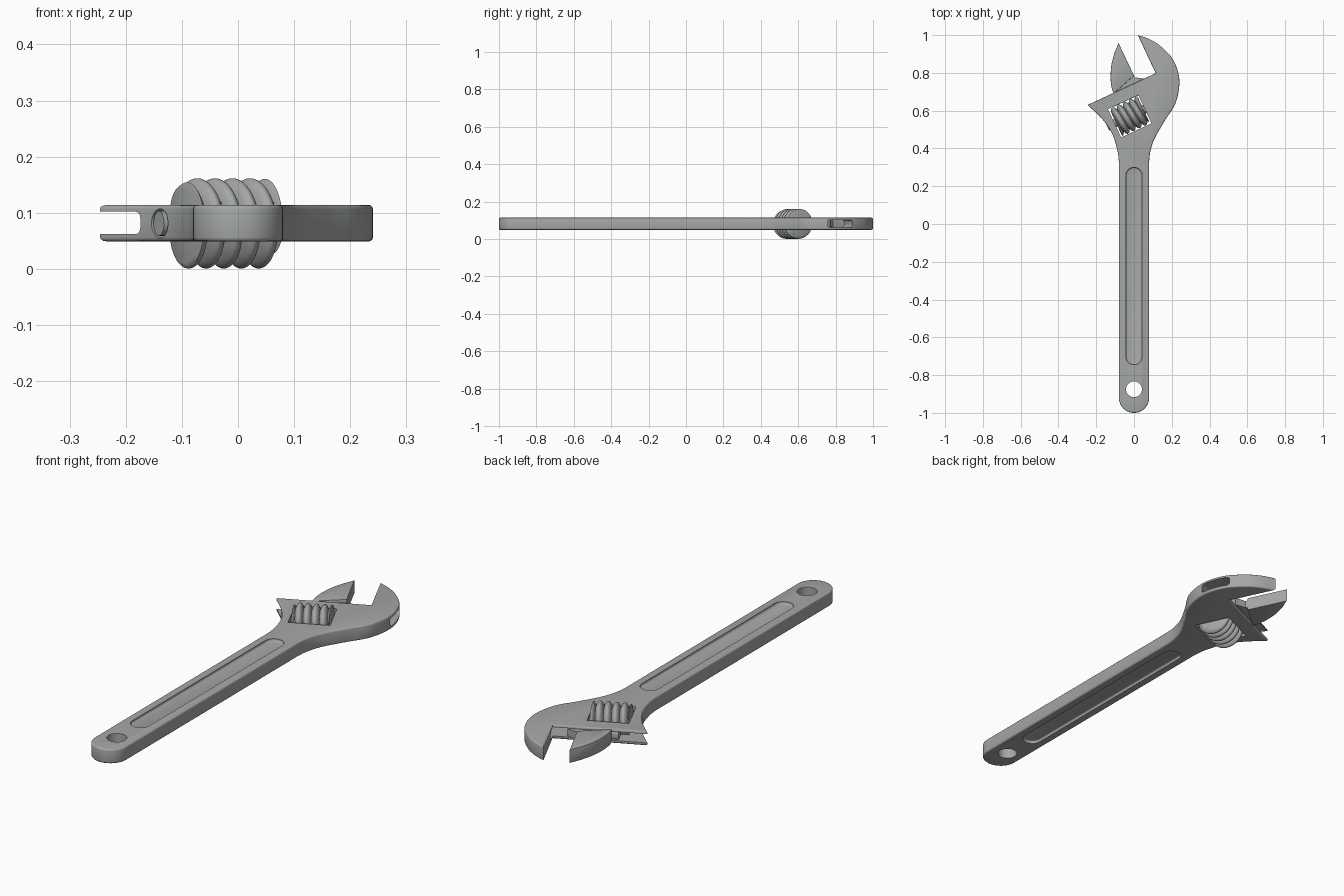
import bpy, bmesh, math
from mathutils import Matrix, Vector

if "Cube" in bpy.data.objects:
    bpy.data.objects.remove(bpy.data.objects["Cube"])

ANG = math.radians(25)             # tilt of the head
HEAD = Matrix.Rotation(ANG, 4, 'Z')
ZC = 0.081                         # mid height of the tool

steel = bpy.data.materials.new("grey_steel")
steel.diffuse_color = (0.38, 0.39, 0.39, 1)
steel.use_nodes = True
steel.node_tree.nodes["Principled BSDF"].inputs["Base Color"].default_value = steel.diffuse_color


def add(name, bm):
    bmesh.ops.recalc_face_normals(bm, faces=bm.faces[:])
    me = bpy.data.meshes.new(name)
    bm.to_mesh(me)
    bm.free()
    me.materials.append(steel)
    ob = bpy.data.objects.new(name, me)
    bpy.context.collection.objects.link(ob)
    return ob


def smooth(ob, deg=35):
    bpy.ops.object.select_all(action='DESELECT')
    ob.select_set(True)
    bpy.context.view_layer.objects.active = ob
    bpy.ops.object.shade_smooth_by_angle(angle=math.radians(deg))


def prism(name, pts, z0, z1, bevel=0.0, seg=3):
    """Extruded outline with softened top and bottom rims."""
    bm = bmesh.new()
    f = bm.faces.new([bm.verts.new((x, y, z0)) for x, y in pts])
    r = bmesh.ops.extrude_face_region(bm, geom=[f])
    for v in r['geom']:
        if isinstance(v, bmesh.types.BMVert):
            v.co.z = z1
    bmesh.ops.recalc_face_normals(bm, faces=bm.faces[:])
    if bevel:
        rim = [e for e in bm.edges if abs(e.verts[0].co.z - e.verts[1].co.z) < 1e-6]
        bmesh.ops.bevel(bm, geom=rim, offset=bevel, segments=seg, profile=0.5,
                        affect='EDGES', clamp_overlap=False)
    return add(name, bm)


def box(name, u0, u1, v0, v1, z0, z1, bevel=0.0):
    """Box aligned with the tilted head, long edges optionally rounded."""
    bm = bmesh.new()
    bmesh.ops.create_cube(bm, size=1)
    for v in bm.verts:
        v.co = Vector(((u0 + u1) / 2 + v.co.x * (u1 - u0),
                       (v0 + v1) / 2 + v.co.y * (v1 - v0),
                       (z0 + z1) / 2 + v.co.z * (z1 - z0)))
    if bevel:
        es = [e for e in bm.edges if abs(e.verts[0].co.x - e.verts[1].co.x) > 1e-5]
        bmesh.ops.bevel(bm, geom=es, offset=bevel, segments=4, profile=0.5, affect='EDGES')
    bm.transform(HEAD)
    return add(name, bm)


def rod(name, r, length, mat):
    bm = bmesh.new()
    bmesh.ops.create_cone(bm, cap_ends=True, segments=32, radius1=r, radius2=r,
                          depth=length, matrix=mat)
    return add(name, bm)


def along_head(u, v):
    return HEAD @ Matrix.Translation((u, v, ZC)) @ Matrix.Rotation(math.pi / 2, 4, 'Y')


def spline(p, n=8):
    """Catmull-Rom curve through the points."""
    q = [Vector(a) for a in p]
    q = [2 * q[0] - q[1]] + q + [2 * q[-1] - q[-2]]
    out = []
    for i in range(1, len(q) - 2):
        a, b, c, d = q[i - 1:i + 3]
        for k in range(n):
            t = k / n
            out.append(0.5 * (2 * b + (c - a) * t + (2 * a - 5 * b + 4 * c - d) * t * t
                              + (3 * b - a - 3 * c + d) * t ** 3))
    return [tuple(v) for v in out + [q[-2]]]


def arc(cx, cy, r, a0, a1, n=20):
    return [(cx + r * math.cos(math.radians(a0 + (a1 - a0) * i / n)),
             cy + r * math.sin(math.radians(a0 + (a1 - a0) * i / n))) for i in range(n + 1)]


def cut(ob, cutters):
    for c in cutters:
        c.hide_render = True
        m = ob.modifiers.new("cut", 'BOOLEAN')
        m.operation, m.solver, m.object = 'DIFFERENCE', 'EXACT', c
    dg = bpy.context.evaluated_depsgraph_get()
    me = bpy.data.meshes.new_from_object(ob.evaluated_get(dg))
    ob.modifiers.clear()
    ob.data = me
    for c in cutters:
        bpy.data.objects.remove(c)


# body: handle, head and fixed jaw in one outline
left = spline([(-0.08, 0.33), (-0.088, 0.39), (-0.117, 0.48), (-0.172, 0.56), (-0.246, 0.63)])
right = spline([(0.02, 1.0), (0.085, 0.977), (0.145, 0.938), (0.208, 0.868), (0.24, 0.765),
                (0.222, 0.645), (0.162, 0.545), (0.108, 0.45), (0.086, 0.38), (0.08, 0.33)])
outline = arc(0, -0.92, 0.08, 0, -180) + left + [(0.115, 0.798)] + right
body = prism("wrench_body", outline, 0.049, 0.114, 0.007)

cutters = []
# grip panels on both faces
stadium = arc(0, 0.257, 0.043, 0, 180) + arc(0, -0.702, 0.043, 180, 360)
cutters.append(prism("panel_cutter_top", stadium, 0.102, 0.14, 0.007))
cutters.append(prism("panel_cutter_bottom", stadium, 0.02, 0.061, 0.007))
# hanging hole
cutters.append(rod("hole_cutter", 0.042, 0.4, Matrix.Translation((0, -0.875, ZC))))
# worm window, jaw channel and pin bore
cutters.append(box("window_cutter", 0.132, 0.309, 0.444, 0.609, -0.1, 0.3))
cutters.append(box("channel_cutter", -0.2, 0.8, 0.583, 0.725, 0.062, 0.102, 0.012))
cutters.append(rod("pin_cutter", 0.026, 0.36, along_head(-0.02, 0.527)))
cut(body, cutters)
smooth(body)

# movable jaw
jaw_pts = [(0.0, 0.786)] + [(-0.082, 0.958)] + spline(
    [(-0.104, 0.905), (-0.12, 0.84), (-0.124, 0.77), (-0.118, 0.72), (-0.108, 0.69)], 5)
smooth(prism("movable_jaw", jaw_pts, 0.051, 0.112, 0.003, 2))

# narrow neck and rack carrying the jaw inside the channel
smooth(prism("jaw_neck", [(-0.108, 0.69), (0.0, 0.784), (0.006, 0.776), (0.06, 0.769),
                          (0.065, 0.74), (-0.085, 0.665)], 0.065, 0.099))
smooth(box("jaw_rack", 0.165, 0.378, 0.608, 0.674, 0.064, 0.100, 0.01))

# worm screw: helical ridges around an axis along the head
U0, U1, PITCH, NU, NP = 0.140, 0.302, 0.0345, 72, 48
bm = bmesh.new()
rings = []
for i in range(NU + 1):
    u = U0 + (U1 - U0) * i / NU
    ring = []
    for j in range(NP):
        a = 2 * math.pi * j / NP
        s = abs(math.sin(math.pi * ((u - U0) / PITCH - j / NP)))
        r = 0.056 + 0.0245 * s ** 0.6
        if i in (0, NU):
            r = min(r, 0.07)
        ring.append(bm.verts.new((u, 0.527 + r * math.cos(a), ZC + r * math.sin(a))))
    rings.append(ring)
for a, b in zip(rings, rings[1:]):
    for j in range(NP):
        k = (j + 1) % NP
        bm.faces.new((a[j], a[k], b[k], b[j]))
bm.faces.new(rings[0])
bm.faces.new(rings[-1])
bm.transform(HEAD)
smooth(add("worm_screw", bm), 60)

# pin through the worm
smooth(rod("worm_pin", 0.022, 0.25, along_head(0.215, 0.527)))
